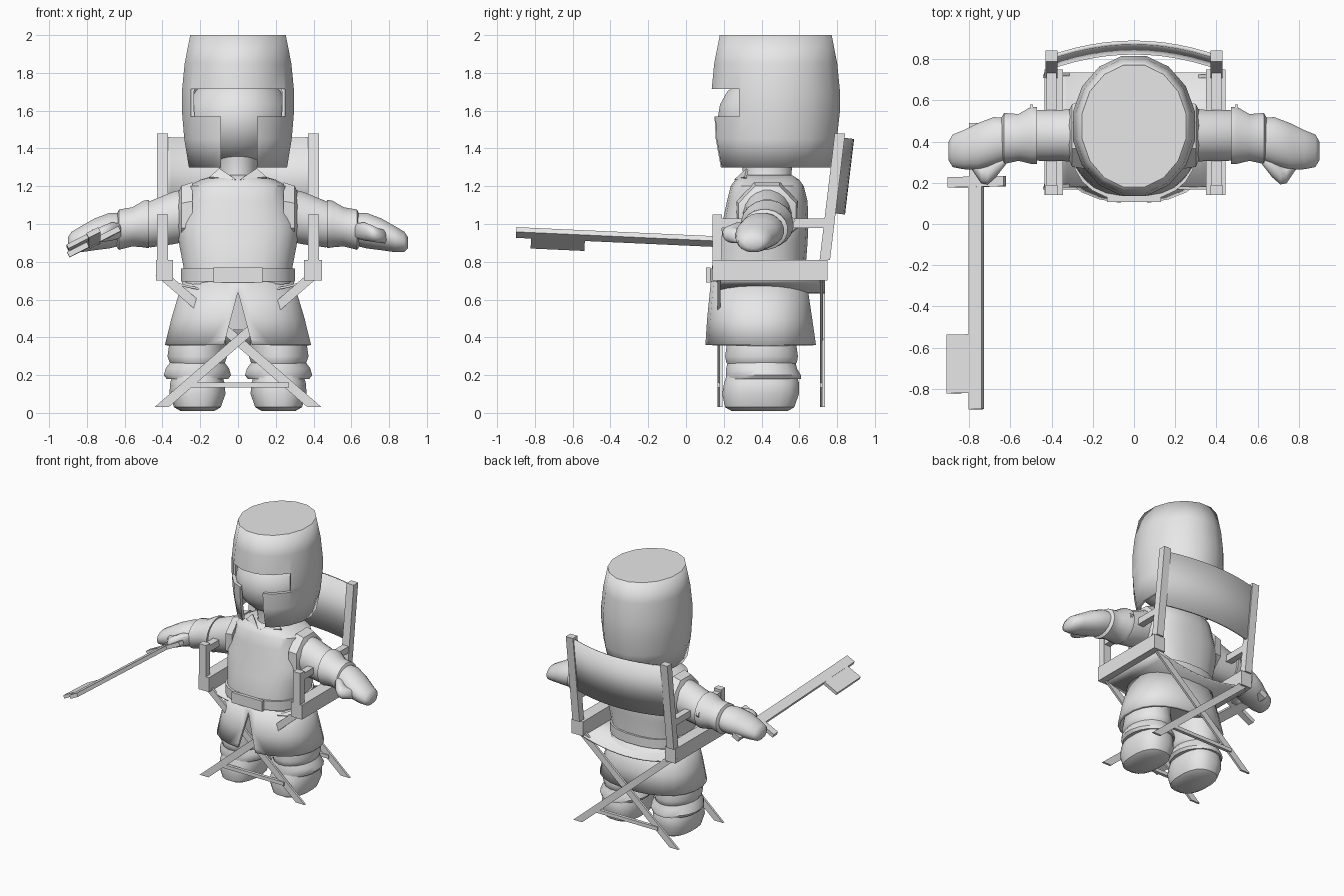
import bpy, math
from mathutils import Vector, Matrix

if "Cube" in bpy.data.objects:
    bpy.data.objects.remove(bpy.data.objects["Cube"])

grey = bpy.data.materials.new("plain grey")
grey.diffuse_color = (0.8, 0.8, 0.8, 1)
grey.use_nodes = True
grey.node_tree.nodes["Principled BSDF"].inputs["Base Color"].default_value = grey.diffuse_color


def make(name, verts, faces, smooth=None):
    me = bpy.data.meshes.new(name)
    me.from_pydata([tuple(v) for v in verts], [], faces)
    me.materials.append(grey)
    ob = bpy.data.objects.new(name, me)
    bpy.context.collection.objects.link(ob)
    bpy.ops.object.select_all(action='DESELECT')
    ob.select_set(True)
    bpy.context.view_layer.objects.active = ob
    bpy.ops.object.mode_set(mode='EDIT')
    bpy.ops.mesh.select_all(action='SELECT')
    bpy.ops.mesh.normals_make_consistent(inside=False)
    bpy.ops.object.mode_set(mode='OBJECT')
    if smooth:
        bpy.ops.object.shade_smooth_by_angle(angle=math.radians(smooth))
    return ob


def loft(name, rings, n=20, axis='z', power=2.0, caps=True, smooth=40):
    """Rings are (position, centre a, centre b, radius a, radius b)."""
    verts, faces = [], []
    for p, ca, cb, ra, rb in rings:
        for i in range(n):
            t = 2 * math.pi * (i + 0.5) / n
            c, s = math.cos(t), math.sin(t)
            a = ca + ra * math.copysign(abs(c) ** (2 / power), c)
            b = cb + rb * math.copysign(abs(s) ** (2 / power), s)
            verts.append((a, b, p) if axis == 'z' else (p, a, b))
    for r in range(len(rings) - 1):
        for i in range(n):
            j = (i + 1) % n
            faces.append((r*n + i, r*n + j, (r+1)*n + j, (r+1)*n + i))
    if caps:
        faces += [tuple(range(n)), tuple(range((len(rings)-1)*n, len(rings)*n))]
    return make(name, verts, faces, smooth)


BOX = [(0, 1, 3, 2), (4, 6, 7, 5), (0, 4, 5, 1), (2, 3, 7, 6), (0, 2, 6, 4), (1, 5, 7, 3)]


def box(name, lo, hi, matrix=Matrix()):
    vs = [matrix @ Vector((x, y, z)) for x in (lo[0], hi[0])
          for y in (lo[1], hi[1]) for z in (lo[2], hi[2])]
    return make(name, vs, BOX)


def bar(name, a, b, wx, wy):
    """Slanted bar with level ends, wx by wy in plan."""
    vs = [(p[0] + sx*wx/2, p[1] + sy*wy/2, p[2])
          for p in (a, b) for sx in (-1, 1) for sy in (-1, 1)]
    return make(name, vs, BOX)


def solidify(ob, thickness):
    m = ob.modifiers.new("shell", 'SOLIDIFY')
    m.thickness, m.offset = thickness, -1


def cut(ob, cutter):
    m = ob.modifiers.new("cut", 'BOOLEAN')
    m.operation, m.object, m.solver = 'DIFFERENCE', cutter, 'EXACT'
    cutter.hide_render = True
    cutter.hide_viewport = True


# helmet with T-shaped opening
helmet = loft("helmet", [(1.30, 0, .465, .265, .305), (1.45, 0, .47, .29, .335),
              (1.60, 0, .475, .303, .347), (1.70, 0, .475, .303, .347),
              (1.85, 0, .475, .288, .332), (2.0, 0, .475, .258, .302)], n=16, caps=False)
solidify(helmet, .025)
cut(helmet, box("eye_slot_cutter", (-.25, 0, 1.57), (.25, .30, 1.715)))
cut(helmet, box("nose_gap_cutter", (-.09, 0, 1.2), (.10, .30, 1.6)))
loft("helmet_top", [(1.97, 0, .475, .255, .30), (2.0, 0, .475, .258, .302)], n=16)

# head and neck
loft("head", [(1.56 + .25*math.sin(a), 0, .465, .27*math.cos(a) + .005, .295*math.cos(a) + .005)
              for a in [math.radians(d) for d in range(-85, 90, 17)]], n=24)
loft("neck", [(1.2, 0, .43, .13, .14), (1.27, 0, .43, .095, .13), (1.36, 0, .43, .11, .14)])

# tunic body, collar points
loft("tunic", [(.66, 0, .385, .295, .25), (.77, 0, .385, .29, .25), (.90, 0, .405, .315, .24),
               (1.0, 0, .42, .325, .23), (1.12, 0, .43, .275, .215), (1.20, 0, .43, .265, .195),
               (1.235, 0, .43, .20, .17), (1.26, 0, .43, .11, .13)], n=24, power=2.5)
for s in (-1, 1):
    make("collar", [(s*.01, .265, 1.225), (s*.15, .32, 1.24), (s*.10, .33, 1.285),
                    (s*.01, .255, 1.235), (s*.15, .31, 1.25), (s*.10, .32, 1.295)],
         [(0, 1, 2), (3, 5, 4), (0, 3, 4, 1), (1, 4, 5, 2), (2, 5, 3, 0)])

# belt and skirt with front slit
loft("belt", [(.695, 0, .383, .305, .268), (.765, 0, .383, .305, .268)], n=24, power=2.4)
box("buckle", (-.13, .106, .69), (.13, .13, .77))
skirt = loft("skirt", [(.36, 0, .395, .39, .295), (.50, 0, .39, .355, .28),
                       (.70, 0, .385, .295, .255)], n=24, power=2.3, caps=False)
solidify(skirt, .02)
wedge = make("slit_cutter", [(x, y, z) for y in (0, .3) for x, z in ((0, .64), (-.08, .34), (.08, .34))],
             [(0, 1, 2), (3, 5, 4), (0, 3, 4, 1), (1, 4, 5, 2), (2, 5, 3, 0)])
cut(skirt, wedge)
loft("hips", [(.44, 0, .39, .27, .20), (.68, 0, .385, .28, .23)])

for s in (-1, 1):
    x = s * .215
    # legs, knee rings, feet
    loft("trouser_leg", [(.24, x, .40, .13, .17), (.27, x, .40, .15, .19), (.30, x, .40, .16, .195),
                         (.37, x, .40, .15, .185), (.55, s*.18, .39, .13, .17)])
    loft("boot_cuff", [(.18, x, .41, .165, .20), (.20, x, .41, .18, .20), (.235, x, .40, .17, .19),
                       (.275, x, .40, .14, .18)])
    loft("boot", [(.01, x, .39, .09, .15), (.03, x, .39, .125, .185), (.10, x, .395, .15, .205),
                  (.16, x, .40, .145, .20), (.22, x, .40, .125, .18)], power=2.5)
    # sleeves, layered cuffs, mitten hands
    loft("armhole_rim", [(s*.24, .43, 1.05, .175, .185), (s*.30, .43, 1.045, .165, .17),
                         (s*.315, .43, 1.04, .13, .14)], n=8, axis='x', smooth=20)
    loft("sleeve", [(s*.22, .43, 1.06, .14, .145), (s*.35, .43, 1.03, .125, .14),
                    (s*.46, .43, 1.0, .125, .125), (s*.52, .43, .99, .115, .11)], axis='x')
    loft("cuff", [(s*.47, .43, 1.0, .14, .13), (s*.50, .43, 1.0, .14, .125),
                  (s*.56, .42, .985, .115, .105), (s*.63, .415, .97, .125, .108),
                  (s*.645, .415, .965, .10, .085)], axis='x')
    make("cuff_fin", [(s*(.49 + d), y, z) for d in (0, .015)
                      for y, z in ((.52, .94), (.58, 1.02), (.50, 1.09))],
         [(0, 1, 2), (3, 5, 4), (0, 3, 4, 1), (1, 4, 5, 2), (2, 5, 3, 0)])
    loft("mitten", [(s*.60, .415, .975, .10, .085), (s*.68, .40, .965, .12, .095),
                    (s*.76, .375, .945, .115, .085), (s*.83, .36, .92, .095, .07),
                    (s*.88, .355, .905, .08, .055), (s*.90, .355, .90, .045, .03)], axis='x', smooth=60)
    loft("thumb", [(s*.62, .32, .965, .03, .04), (s*.67, .285, .96, .06, .05),
                   (s*.71, .245, .95, .055, .045), (s*.74, .245, .94, .05, .04),
                   (s*.79, .30, .93, .03, .035)], n=12, axis='x', smooth=60)

    # chair side frame
    box("seat_rail", (s*.35 if s > 0 else -.435, .14, .70), (.445 if s > 0 else -.345, .75, .81))
    box("arm_post", (s*.40 - .03, .14, .81), (s*.40 + .03, .19, 1.05))
    box("arm_rest", (s*.40 - .025, .19, .98), (s*.40 + .025, .74, 1.03))
    bar("back_post", (s*.40, .735, .81), (s*.40, .815, 1.48), .06, .055)
    # crossed legs, front and back
    for y in (.18, .722):
        bar("crossed_leg", (s*.405, y + s*.005, .03), (-s*.40, y + s*.005, .73), .075, .016)

# leg braces
for y in (.18, .722):
    box("leg_brace", (-.27, y - .012, .135), (.27, y + .012, .162))

# sagging seat cloth and bowed back cloth
N = 12
us = [-1 + 2*i/N for i in range(N + 1)]
quads = [(2*i, 2*i + 1, 2*i + 3, 2*i + 2) for i in range(N)]
seat = make("seat_cloth", [(.39*u, y, .645 + .065*u*u) for u in us for y in (.18, .735)], quads, 40)
solidify(seat, .012)
back = make("back_cloth", [(.43*u, y - .08*u*u, z - .01*(1 - u*u)) for u in us
                           for y, z in ((.842, 1.06), (.89, 1.46))], quads, 40)
solidify(back, .02)

# flat key-shaped sword, rolled in the hand
M = Matrix.Translation((-.765, .2, .905)) @ Matrix.Rotation(math.radians(-2.6), 4, 'X') \
    @ Matrix.Rotation(math.radians(-27), 4, 'Y')
box("sword_blade", (-.035, -1.10, -.014), (.035, 0, .014), M)
box("sword_tooth", (-.155, -1.02, -.012), (-.03, -.735, .012), M)
box("sword_guard", (-.15, -.02, -.015), (.155, .03, .015), M)
box("sword_grip", (-.03, .02, -.02), (.03, .29, .02), M)
